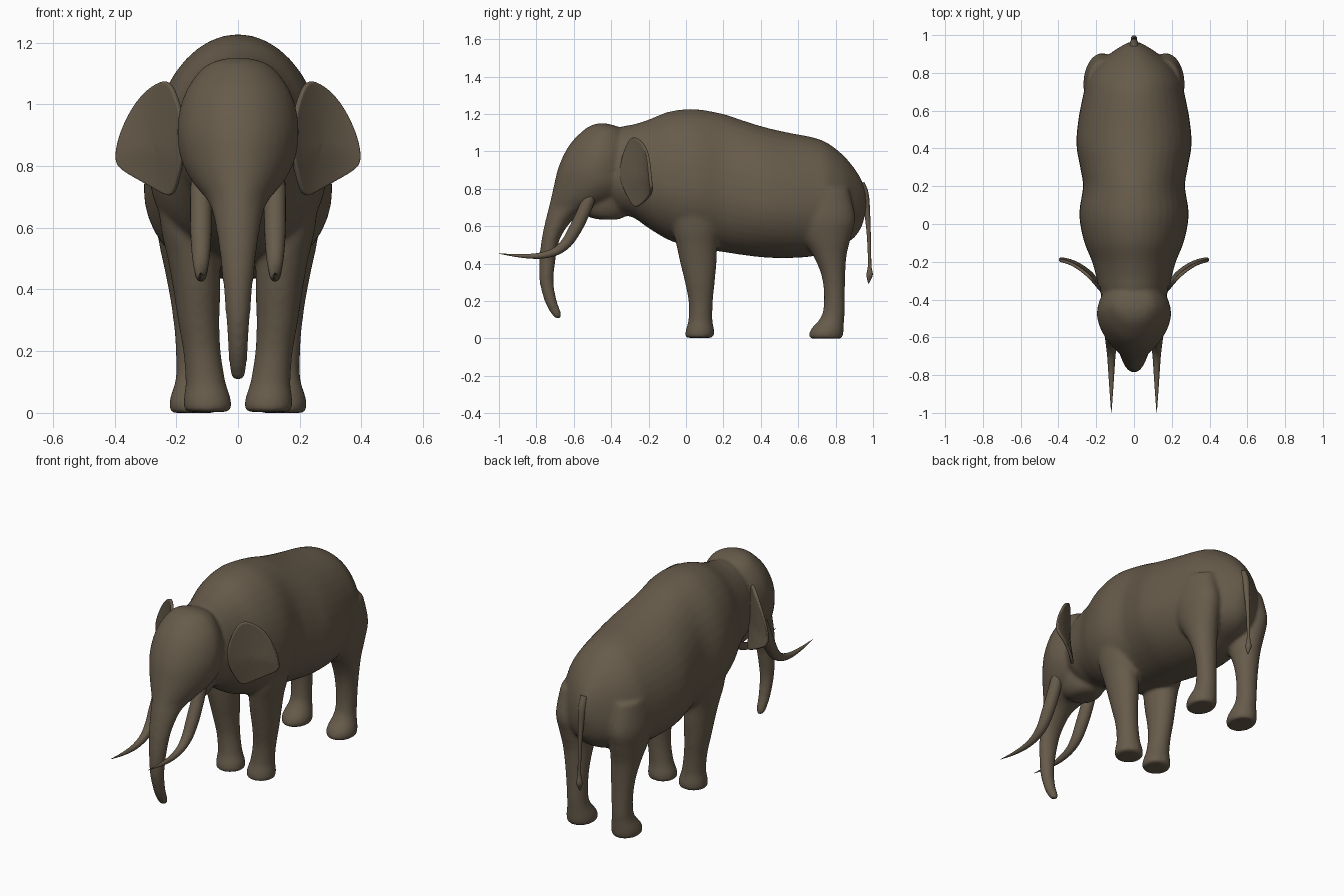
import bpy, bmesh, math
from mathutils import Vector

if "Cube" in bpy.data.objects:
    bpy.data.objects.remove(bpy.data.objects["Cube"])

hide = bpy.data.materials.new("brown_hide")
hide.diffuse_color = (0.135, 0.105, 0.07, 1)
hide.use_nodes = True
hide.node_tree.nodes["Principled BSDF"].inputs["Base Color"].default_value = hide.diffuse_color


def smooth_rows(rows, n=5):
    """Catmull-Rom interpolation between the given stations."""
    out = []
    for i in range(len(rows) - 1):
        a, b, c, d = (rows[max(0, min(len(rows) - 1, i + k))] for k in (-1, 0, 1, 2))
        for s in range(n):
            t = s / n
            out.append([0.5 * (2 * q + (r - p) * t + (2 * p - 5 * q + 4 * r - w) * t * t
                               + (3 * q - p - 3 * r + w) * t ** 3)
                        for p, q, r, w in zip(a, b, c, d)])
    out.append(list(rows[-1]))
    return out


def loft(bm, rings):
    """Skin closed rings and cap both ends."""
    vs = [[bm.verts.new(p) for p in ring] for ring in rings]
    n = len(vs[0])
    faces = [bm.faces.new((a[i], a[(i + 1) % n], b[(i + 1) % n], b[i]))
             for a, b in zip(vs, vs[1:]) for i in range(n)]
    faces += [bm.faces.new(vs[0]), bm.faces.new(vs[-1])]
    bmesh.ops.recalc_face_normals(bm, faces=faces)


def angles(n=32):
    return [2 * math.pi * i / n for i in range(n)]


def z_loft(bm, rows, pinch=0.0):
    """Rows of (z, y front, y back, x min, x max); pinch narrows the front."""
    rings = []
    for z, y0, y1, x0, x1 in smooth_rows(rows):
        rings.append([((x0 + x1) / 2 + (x1 - x0) / 2 * math.cos(t) * (1 + pinch * min(0, math.sin(t))),
                       (y0 + y1) / 2 + (y1 - y0) / 2 * math.sin(t), z) for t in angles()])
    loft(bm, rings)


def finish(bm, name):
    me = bpy.data.meshes.new(name)
    bm.to_mesh(me)
    bm.free()
    me.materials.append(hide)
    me.polygons.foreach_set("use_smooth", [True] * len(me.polygons))
    ob = bpy.data.objects.new(name, me)
    bpy.context.collection.objects.link(ob)
    return ob


def tube(name, rows):
    """Rows of (x, y, z, radius) along a path."""
    pts = smooth_rows(rows, 6)
    rings = []
    for i, p in enumerate(pts):
        d = Vector(pts[min(i + 1, len(pts) - 1)][:3]) - Vector(pts[max(i - 1, 0)][:3])
        side = Vector((1, 0, 0))
        up = d.cross(side).normalized()
        rings.append([Vector(p[:3]) + max(p[3], 0.001) * (side * math.cos(t) + up * math.sin(t))
                      for t in angles(20)])
    bm = bmesh.new()
    loft(bm, rings)
    return finish(bm, name)


bm = bmesh.new()

# torso: (y, top, bottom, half width)
torso = [(-.45, 1.04, .74, .13), (-.36, 1.125, .67, .18), (-.28, 1.145, .645, .2),
         (-.2, 1.17, .59, .222), (-.1, 1.21, .53, .262), (0, 1.226, .495, .285),
         (.08, 1.223, .48, .288), (.2, 1.2, .462, .27), (.3, 1.167, .447, .285),
         (.42, 1.13, .433, .305), (.55, 1.1, .43, .295), (.68, 1.075, .44, .27),
         (.76, 1.043, .47, .25), (.84, .98, .5, .2), (.9, .91, .54, .13),
         (.94, .845, .6, .07), (.962, .78, .68, .03)]
rings = []
for y, top, bot, w in smooth_rows(torso):
    zc = bot + .42 * (top - bot)
    rings.append([(w * math.cos(t), y, zc + math.sin(t) * (top - zc if math.sin(t) > 0 else zc - bot))
                  for t in angles(40)])
loft(bm, rings)

# head running down into the trunk: (z, front, back, half width)
head = [(1.15, -.47, -.43, .03), (1.138, -.51, -.38, .08), (1.11, -.552, -.33, .122),
        (1.05, -.612, -.3, .165), (.98, -.655, -.28, .19), (.9, -.687, -.28, .197),
        (.82, -.706, -.28, .185), (.75, -.722, -.34, .15), (.7, -.734, -.46, .108),
        (.65, -.747, -.585, .083), (.56, -.767, -.66, .066), (.48, -.779, -.688, .056),
        (.4, -.786, -.7, .047), (.3, -.783, -.708, .039), (.2, -.757, -.69, .032),
        (.14, -.727, -.668, .028), (.108, -.7, -.668, .02)]
z_loft(bm, [(z, a, b, -w, w) for z, a, b, w in head], 0.12)

# lower jaw and lip
jaw = [(.635, -.45, -.37, -.04, .04), (.65, -.52, -.33, -.08, .08),
       (.7, -.56, -.3, -.11, .11), (.8, -.56, -.3, -.13, .13)]
z_loft(bm, jaw)

# legs: (z, front, back, inner, outer)
front_leg = [(0.003, .0, .145, .028, .168), (.015, -.005, .15, .02, .176), (.05, 0, .15, .024, .176),
             (.1, .013, .141, .04, .17), (.2, .013, .144, .056, .178), (.3, -.006, .154, .06, .195),
             (.4, -.03, .163, .057, .21), (.5, -.052, .168, .06, .228), (.6, -.07, .18, .08, .25),
             (.75, -.07, .18, .1, .262), (.9, -.03, .14, .1, .23)]
hind_leg = [(0, .663, .833, .073, .217), (.015, .657, .84, .066, .222), (.05, .668, .843, .068, .22),
            (.1, .712, .846, .082, .204), (.15, .733, .85, .088, .2), (.25, .737, .85, .086, .205),
            (.35, .72, .852, .08, .217), (.45, .675, .86, .074, .235), (.55, .61, .885, .07, .256),
            (.65, .57, .905, .07, .268), (.8, .58, .87, .08, .25)]
for leg in (front_leg, hind_leg):
    for s in (1, -1):
        z_loft(bm, [(z, a, b, s * i, s * o) for z, a, b, i, o in leg])

# fuse torso, head, trunk and legs into one smooth skin
body = finish(bm, "body")
rm = body.modifiers.new("fuse", 'REMESH')
rm.mode = 'VOXEL'
rm.voxel_size = 0.01
rm.use_smooth_shade = True
sm = body.modifiers.new("soften", 'SMOOTH')
sm.factor = 0.5
sm.iterations = 12

# ears: outline (x, z) filled with shrinking rings and bent backwards
outline = [(.17, .88), (.185, .98), (.2, 1.03), (.222, 1.08), (.26, 1.072), (.315, 1.03),
           (.36, .96), (.39, .89), (.402, .82), (.385, .79), (.32, .755), (.25, .715),
           (.212, .695), (.197, .74), (.18, .81)]
bend = lambda x, z: -.193 - 3.0 * (.405 - x) ** 2 + max(0, .85 - z) * .2
for s, side in ((1, "left"), (-1, "right")):
    bm = bmesh.new()
    cx, cz = .27, .88
    loops = []
    for k in (1, .95, .75, .5, .25):
        ring = [(cx + k * (x - cx), cz + k * (z - cz)) for x, z in outline]
        loops.append([bm.verts.new((s * x, bend(x, z), z)) for x, z in ring])
    mid = bm.verts.new((s * cx, bend(cx, cz), cz))
    n = len(outline)
    for i in range(n):
        j = (i + 1) % n
        for a, b in zip(loops, loops[1:]):
            bm.faces.new((a[i], a[j], b[j], b[i]))
        bm.faces.new((loops[-1][i], loops[-1][j], mid))
    bmesh.ops.recalc_face_normals(bm, faces=bm.faces)
    ear = finish(bm, side + "_ear")
    so = ear.modifiers.new("thickness", 'SOLIDIFY')
    so.thickness = 0.018
    so.offset = 0
    ss = ear.modifiers.new("round", 'SUBSURF')
    ss.levels = ss.render_levels = 2

# tusks
for s, side in ((1, "left"), (-1, "right")):
    tube(side + "_tusk", [(s * .12, y, z, r) for y, z, r in
                          [(-.5, .79, .03), (-.525, .73, .034), (-.555, .66, .035), (-.595, .58, .034),
                           (-.64, .51, .029), (-.7, .464, .022), (-.785, .442, .016),
                           (-.89, .442, .009), (-.999, .454, .001)]])

# tail with tuft
tube("tail", [(0, y, z, r) for y, z, r in
              [(.935, .83, .02), (.955, .77, .022), (.968, .68, .016), (.977, .56, .011),
               (.981, .45, .009), (.982, .385, .01), (.982, .345, .017), (.979, .32, .012), (.976, .295, .002)]])
